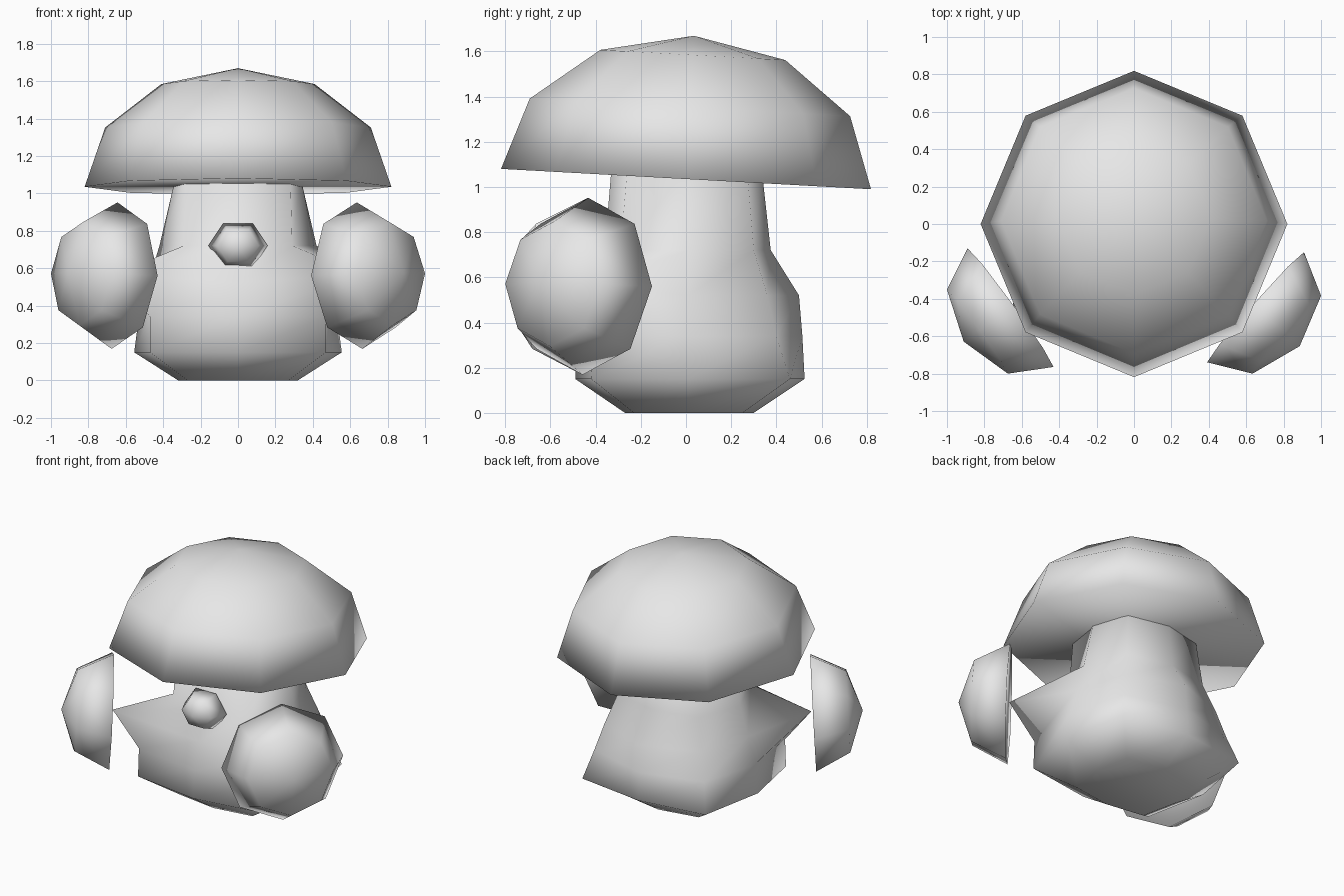
import bpy, bmesh, math
from mathutils import Vector

old = bpy.data.objects.get("Cube")
if old:
    bpy.data.objects.remove(old, do_unlink=True)

grey = bpy.data.materials.new("light grey")
grey.use_nodes = True
grey.diffuse_color = (0.8, 0.8, 0.8, 1)
grey.node_tree.nodes["Principled BSDF"].inputs["Base Color"].default_value = grey.diffuse_color


def finish(name, bm):
    bmesh.ops.recalc_face_normals(bm, faces=bm.faces)
    for f in bm.faces:
        f.smooth = True
    mesh = bpy.data.meshes.new(name)
    bm.to_mesh(mesh)
    bm.free()
    mesh.materials.append(grey)
    obj = bpy.data.objects.new(name, mesh)
    bpy.context.collection.objects.link(obj)
    return obj


def skin(bm, rings):
    """Join neighbouring rings of vertices with quads."""
    for low, high in zip(rings, rings[1:]):
        n = len(low)
        for i in range(n):
            j = (i + 1) % n
            bm.faces.new((low[i], low[j], high[j], high[i]))


def dome(name, centre, axis, rx, ry, depth, sides, bands):
    """Closed low-poly half ball whose pole points along axis."""
    bm = bmesh.new()
    rings = []
    for b in range(bands):
        a = math.pi / 2 * b / bands
        rings.append([bm.verts.new((rx * math.cos(a) * math.cos(math.tau * i / sides),
                                    ry * math.cos(a) * math.sin(math.tau * i / sides),
                                    depth * math.sin(a))) for i in range(sides)])
    skin(bm, rings)
    pole = bm.verts.new((0, 0, depth))
    for i in range(sides):
        bm.faces.new((rings[-1][i], rings[-1][(i + 1) % sides], pole))
    bm.faces.new(rings[0][::-1])
    turn = Vector(axis).to_track_quat('Z', 'Y').to_matrix().to_4x4()
    bmesh.ops.transform(bm, matrix=turn, verts=bm.verts)
    bmesh.ops.translate(bm, vec=centre, verts=bm.verts)
    return finish(name, bm)


# Mushroom cap, leaning slightly back
dome("cap", (0, 0, 1.035), (0, 0.055, 1), 0.82, 0.82, 0.635, 8, 3)

# Cupped hands
dome("left_hand", (0.65, -0.445, 0.56), (0.75, -0.66, 0.05), 0.392, 0.392, 0.315, 8, 2)
dome("right_hand", (-0.66, -0.447, 0.56), (-0.81, -0.587, 0.05), 0.392, 0.392, 0.31, 8, 2)

# Nose
dome("nose", (0, -0.35, 0.72), (0, -1, 0), 0.158, 0.138, 0.15, 6, 2)

# Body rings: height, side x, back y, front y, back corner, front corner
LEVELS = [
    (0.0, 0.32, 0.30, -0.27, (0.27, 0.25), (0.27, -0.23)),
    (0.15, 0.555, 0.525, -0.49, (0.47, 0.46), (0.47, -0.42)),
    (0.34, 0.53, 0.515, -0.48, (0.42, 0.40), (0.47, -0.41)),
    (0.52, 0.48, 0.50, -0.43, (0.37, 0.36), None),
    (0.72, 0.42, 0.375, -0.36, (0.31, 0.30), (0.29, -0.29)),
    (1.08, 0.335, 0.335, -0.33, (0.27, 0.27), (0.28, -0.26)),
]
ARM_TIP = (0.65, -0.44, 0.57)

bm = bmesh.new()
rings = []
for z, side, back, front, bc, fc in LEVELS:
    # The front corner of one level is pulled out into the pointed arm
    corner = (*fc, z) if fc else ARM_TIP
    half = [(side, 0.01, z), (*bc, z), (0, back, z)]
    ring = half + [(-x, y, h) for x, y, h in half[1::-1]]
    ring += [(-corner[0], *corner[1:]), (0, front, z), corner]
    rings.append([bm.verts.new(p) for p in ring])
skin(bm, rings)
bm.faces.new(rings[0][::-1])
bm.faces.new(rings[-1])
finish("body", bm)
